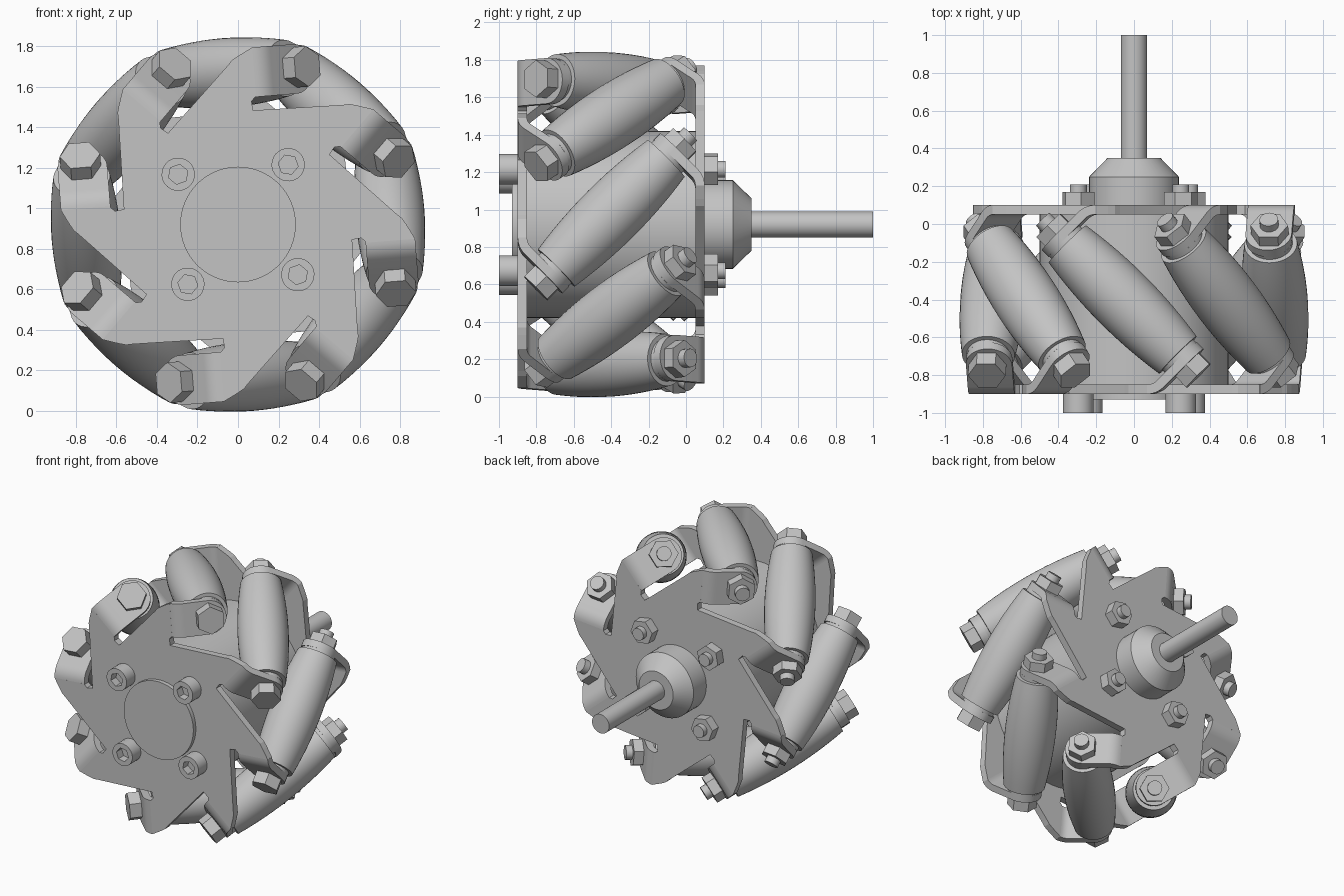
import bpy, bmesh
from math import pi, sin, cos, tan, radians, sqrt
from mathutils import Matrix, Vector

if "Cube" in bpy.data.objects:
    bpy.data.objects.remove(bpy.data.objects["Cube"])

COUNT = 8
AXLE_R = 0.75        # distance of roller axes from the wheel axis
PHASE = radians(4.6)
THICK = 0.05         # sheet thickness

metal = bpy.data.materials.new("grey_metal")
metal.use_nodes = True
grey = (0.55, 0.55, 0.55, 1)
metal.diffuse_color = grey
metal.node_tree.nodes["Principled BSDF"].inputs["Base Color"].default_value = grey

# Wheel frame: local z points to the front, origin at the wheel centre
WHEEL = Matrix.Translation((0, -0.4, 0.92)) @ Matrix.Rotation(pi / 2, 4, 'X')
FLIP = Matrix.Rotation(pi, 4, 'X')


def sector(k):
    """Frame with local x radial and y tangential for roller k."""
    return WHEEL @ Matrix.Rotation(PHASE + k * 2 * pi / COUNT, 4, 'Z')


def finish(bm, name, smooth=True):
    bmesh.ops.remove_doubles(bm, verts=bm.verts, dist=1e-5)
    bmesh.ops.recalc_face_normals(bm, faces=bm.faces)
    mesh = bpy.data.meshes.new(name)
    bm.to_mesh(mesh)
    bm.free()
    mesh.materials.append(metal)
    mesh["smooth"] = smooth
    return mesh


def place(mesh, name, matrix):
    obj = bpy.data.objects.new(name, mesh)
    bpy.context.collection.objects.link(obj)
    obj.matrix_world = matrix
    return obj


def lathe(name, profile, steps=32):
    """Spin (radius, z) points round z; a third value makes the ring hexagonal."""
    bm = bmesh.new()
    rings = []
    for r, z, *hexed in profile:
        ring = []
        for i in range(steps):
            a = 2 * pi * i / steps
            rad = r * cos(pi / 6) / cos(a % (pi / 3) - pi / 6) if hexed else r
            ring.append(bm.verts.new((rad * cos(a), rad * sin(a), z)))
        rings.append(ring)
    for a, b in zip(rings, rings[1:]):
        for i in range(steps):
            j = (i + 1) % steps
            bm.faces.new((a[i], a[j], b[j], b[i]))
    return finish(bm, name)


def plate_mesh():
    """Pinwheel sheet: slot tip, then arm edge, then rounded shoulder."""
    arm = [(.555, -.12), (.60, -.115), (.62, -.135), (.62, -.14), (.865, -.14),
           (.85, -.11), (.83, -.07), (.81, -.035), (.785, -.012)]
    bm = bmesh.new()
    verts = []
    for k in range(COUNT):
        turn = Matrix.Rotation(k * 2 * pi / COUNT, 3, 'Z')
        verts += [bm.verts.new(turn @ Vector((u, s, 0.45))) for u, s in arm]
    face = bm.faces.new(verts)
    ext = bmesh.ops.extrude_face_region(bm, geom=[face], use_keep_orig=True)
    top = [v for v in ext["geom"] if isinstance(v, bmesh.types.BMVert)]
    bmesh.ops.translate(bm, verts=top, vec=(0, 0, THICK))
    return finish(bm, "plate", False)


def tab_mesh():
    """Arm end bent 45 degrees inward, with a rounded tip."""
    bend, half, arc_r, mid = -0.18, 0.1225, 0.1, 0.475
    t = arc_r * tan(pi / 8)
    rows = []                                   # (s, z, angle, half width)
    for i in range(7):
        a = i / 6 * pi / 4
        rows.append((bend + t - arc_r * sin(a), mid - arc_r * (1 - cos(a)), a, half))
    s0, z0 = rows[-1][:2]
    straight = (0.325 + s0) * sqrt(2)           # run up to the bolt hole
    for i in range(9):
        a = i / 8 * pi / 2 * 0.97
        d = (straight + half * sin(a)) / sqrt(2)
        rows.append((s0 - d, z0 - d, pi / 4, half * cos(a)))
    bm = bmesh.new()
    loops = []
    for s, z, a, w in rows:
        off = Vector((0, -sin(a), cos(a))) * THICK / 2
        c = Vector((0.7425, s, z))
        side = Vector((w, 0, 0))
        loops.append([bm.verts.new(p) for p in
                      (c - side - off, c + side - off, c + side + off, c - side + off)])
    for a, b in zip(loops, loops[1:]):
        for i in range(4):
            j = (i + 1) % 4
            bm.faces.new((a[i], a[j], b[j], b[i]))
    bm.faces.new(loops[0])
    bm.faces.new(loops[-1])
    return finish(bm, "tab")


# Shared part meshes
plate = plate_mesh()
tab = tab_mesh()
half_len = 0.415
barrel = [(0, -0.44), (0.115, -0.44), (0.115, -half_len)]
for i in range(13):
    f = i / 6 - 1
    barrel.append((0.172 - 0.032 * f * f, f * half_len))
barrel += [(0.115, half_len), (0.115, 0.44), (0, 0.44)]
roller = lathe("roller", barrel, 40)
roller_head = lathe("roller_bolt_head", [(0, .48), (.1, .48), (.1, .57), (0, .57)], 6)
roller_nut = lathe("roller_nut", [(0, .48), (.1, .48), (.1, .555), (0, .555)], 6)
roller_pin = lathe("roller_pin", [(0, .43), (.05, .43), (.05, .60), (0, .60)], 16)
socket_head = lathe("hub_bolt_head", [(0, .49), (.082, .49), (.082, .60), (.05, .60, 1),
                                      (.05, .54, 1), (0, .54)], 24)
hub_nut = lathe("hub_nut", [(0, .49), (.09, .49), (.09, .57), (0, .57)], 6)
hub_pin = lathe("hub_bolt_end", [(0, .5), (.045, .5), (.045, .61), (0, .61)], 16)

# Plates
place(plate, "front_plate", sector(0))
place(plate, "back_plate", sector(0) @ FLIP)

# Rollers with their tabs, bolts and nuts
tilt = Matrix.Translation((AXLE_R, 0, 0)) @ Matrix.Rotation(pi / 4, 4, 'X')
for k in range(COUNT):
    frame = sector(k)
    place(tab, "front_tab", frame)
    place(tab, "back_tab", frame @ FLIP)
    place(roller, "roller", frame @ tilt)
    place(roller_head, "roller_bolt_head", frame @ tilt)
    place(roller_nut, "roller_nut", frame @ tilt @ FLIP)
    place(roller_pin, "roller_pin", frame @ tilt @ FLIP)

# Hub bolts
for k in range(4):
    spot = WHEEL @ Matrix.Rotation(radians(50 + 90 * k), 4, 'Z')
    spot = spot @ Matrix.Translation((0.385, 0, 0))
    place(socket_head, "hub_bolt_head", spot)
    place(hub_nut, "hub_nut", spot @ FLIP)
    place(hub_pin, "hub_bolt_end", spot @ FLIP)

# Hub drum, front cap, collar and shaft
place(lathe("hub_drum", [(0, -.46), (.5, -.46), (.5, .46), (0, .46)], 64), "hub_drum", WHEEL)
place(lathe("front_cap", [(0, .48), (.285, .48), (.285, .53), (0, .53)], 64), "front_cap", WHEEL)
place(lathe("shaft_collar", [(0, -.48), (.237, -.48), (.237, -.65), (.14, -.75), (0, -.75)], 48),
      "shaft_collar", WHEEL)
place(lathe("shaft", [(0, -.7), (.07, -.7), (.07, -1.4), (0, -1.4)]), "shaft", WHEEL)

# Smooth the round parts, keeping edges sharp
bpy.ops.object.select_all(action='DESELECT')
done = set()
for obj in list(bpy.context.collection.objects):
    if obj.type == 'MESH' and obj.data.get("smooth") and obj.data.name not in done:
        done.add(obj.data.name)
        obj.select_set(True)
        bpy.context.view_layer.objects.active = obj
bpy.ops.object.shade_smooth_by_angle(angle=radians(30))
